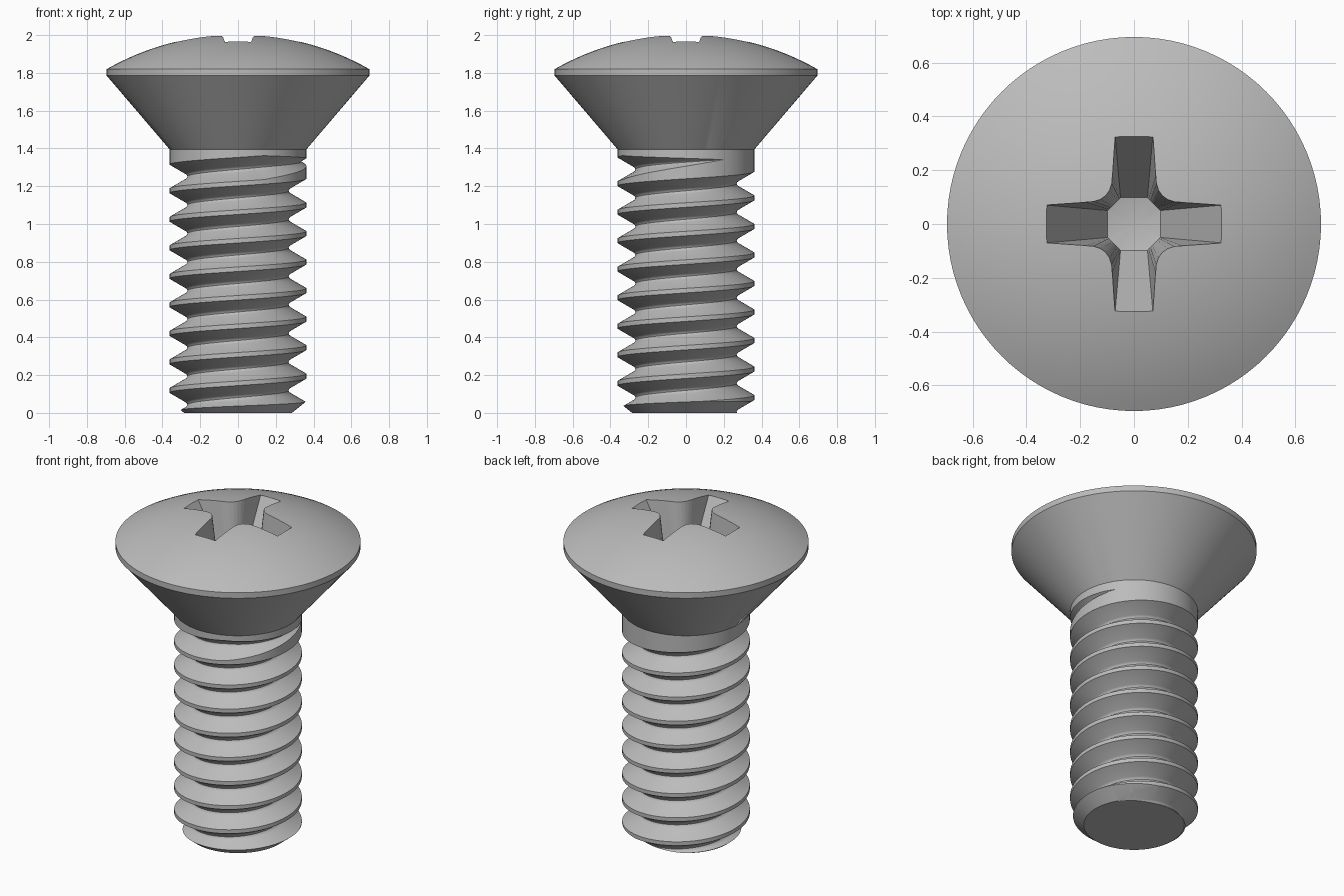
import bpy, bmesh, math

if "Cube" in bpy.data.objects:
    bpy.data.objects.remove(bpy.data.objects["Cube"])

steel = bpy.data.materials.new("grey steel")
steel.diffuse_color = (0.5, 0.5, 0.5, 1)
steel.use_nodes = True
steel.node_tree.nodes["Principled BSDF"].inputs["Base Color"].default_value = steel.diffuse_color

SEG = 96
PITCH = 0.151
CREST_R, ROOT_R = 0.362, 0.268


def make_object(name, bm):
    bmesh.ops.remove_doubles(bm, verts=bm.verts, dist=1e-5)
    bmesh.ops.recalc_face_normals(bm, faces=bm.faces)
    mesh = bpy.data.meshes.new(name)
    bm.to_mesh(mesh)
    bm.free()
    mesh.materials.append(steel)
    obj = bpy.data.objects.new(name, mesh)
    bpy.context.collection.objects.link(obj)
    return obj


def lathe(name, profile):
    """Spin a closed (radius, height) profile around z."""
    bm = bmesh.new()
    verts = [bm.verts.new((r, 0, z)) for r, z in profile]
    edges = [bm.edges.new(pair) for pair in zip(verts, verts[1:])]
    bmesh.ops.spin(bm, geom=verts + edges, cent=(0, 0, 0), axis=(0, 0, 1),
                   angle=math.tau, steps=SEG, use_merge=True)
    return make_object(name, bm)


def boolean(target, cutter, operation):
    mod = target.modifiers.new(operation.lower(), 'BOOLEAN')
    mod.object, mod.operation, mod.solver = cutter, operation, 'EXACT'
    bpy.context.view_layer.objects.active = target
    bpy.ops.object.modifier_apply(modifier=mod.name)
    bpy.data.objects.remove(cutter)


# Head: domed top, thin rim and countersunk cone
RIM_R, RIM_Z, APEX = 0.695, 1.82, 2.004
rise = APEX - RIM_Z
R = (RIM_R ** 2 + rise ** 2) / (2 * rise)
top_angle = math.asin(RIM_R / R)
dome = [(R * math.sin(top_angle * i / 16),
         APEX - R + R * math.cos(top_angle * i / 16)) for i in range(17)]
head = lathe("screw", dome + [(RIM_R, 1.785), (CREST_R, 1.395), (0, 1.395)])


# Cross recess: tapered arms with rounded inner corners
def quadrant(arm, half, a, b, control):
    pts = [(arm, -half), (arm, half)]
    for i in range(7):
        t = i / 6
        k0, k1, k2 = (1 - t) ** 2, 2 * t * (1 - t), t * t
        pts.append((k0 * a + k1 * control + k2 * b,
                    k0 * b + k1 * control + k2 * a))
    return pts


def cross(*args):
    out = []
    for c, s in ((1, 0), (0, 1), (-1, 0), (0, -1)):
        out += [(c * x - s * y, s * x + c * y) for x, y in quadrant(*args)]
    return out


FLOOR, SURF, ABOVE = 1.58, 1.966, 2.06
low = cross(0.098, 0.050, 0.094, 0.054, 0.074)
mid = cross(0.325, 0.070, 0.175, 0.079, 0.079)
k = (ABOVE - FLOOR) / (SURF - FLOOR)
bm = bmesh.new()
lo = [bm.verts.new((x, y, FLOOR)) for x, y in low]
hi = [bm.verts.new((x + (u - x) * k, y + (v - y) * k, ABOVE))
      for (x, y), (u, v) in zip(low, mid)]
tip = bm.verts.new((0, 0, 1.56))
cap = bm.verts.new((0, 0, ABOVE))
for i in range(len(lo)):
    j = (i + 1) % len(lo)
    bm.faces.new((lo[i], lo[j], hi[j], hi[i]))
    bm.faces.new((lo[j], lo[i], tip))
    bm.faces.new((hi[i], hi[j], cap))
recess = make_object("recess_cutter", bm)

# Threaded shank: helical groove strip that fades out under the head
groove = [(-0.0635, 0), (-0.015, 0.89), (-0.008, 0.97), (0, 1),
          (0.008, 0.97), (0.015, 0.89), (0.0635, 0)]
groove_end = 7 + 33 / 360
bm = bmesh.new()
prev = None
for i in range(-3 * SEG, 9 * SEG + 1):
    turn = i / SEG
    ang = math.tau * (i % SEG) / SEG
    fade = max(0, min(1, (groove_end - turn) / 0.28))
    z0 = 0.27 + PITCH * turn
    section = [(-PITCH / 2, 0)] + [(d * fade, h * fade) for d, h in groove] \
        + [(PITCH / 2, 0)]
    row = []
    for d, h in section:
        r = CREST_R - (CREST_R - ROOT_R) * h
        row.append(bm.verts.new((r * math.cos(ang), r * math.sin(ang), z0 + d)))
    if prev:
        for a in range(len(row) - 1):
            bm.faces.new((prev[a], row[a], row[a + 1], prev[a + 1]))
    prev = row
bmesh.ops.remove_doubles(bm, verts=bm.verts, dist=1e-5)
centres = [bm.verts.new((0, 0, z)) for z in (-0.6, 1.9)]
for e in [e for e in bm.edges if e.is_boundary]:
    bm.faces.new((*e.verts, centres[e.verts[0].co.z > 0.7]))
shank = make_object("shank", bm)

# Trim the shank to length with a chamfered point
trim = lathe("shank_trim", [(0, 0), (0.285, 0), (0.41, 0.10), (0.41, 1.42),
                            (0, 1.42)])
boolean(shank, trim, 'INTERSECT')
boolean(head, shank, 'UNION')
boolean(head, recess, 'DIFFERENCE')

# Smooth shading with sharp edges kept
bpy.ops.object.select_all(action='DESELECT')
head.select_set(True)
bpy.context.view_layer.objects.active = head
bpy.ops.object.shade_smooth_by_angle(angle=math.radians(28))
